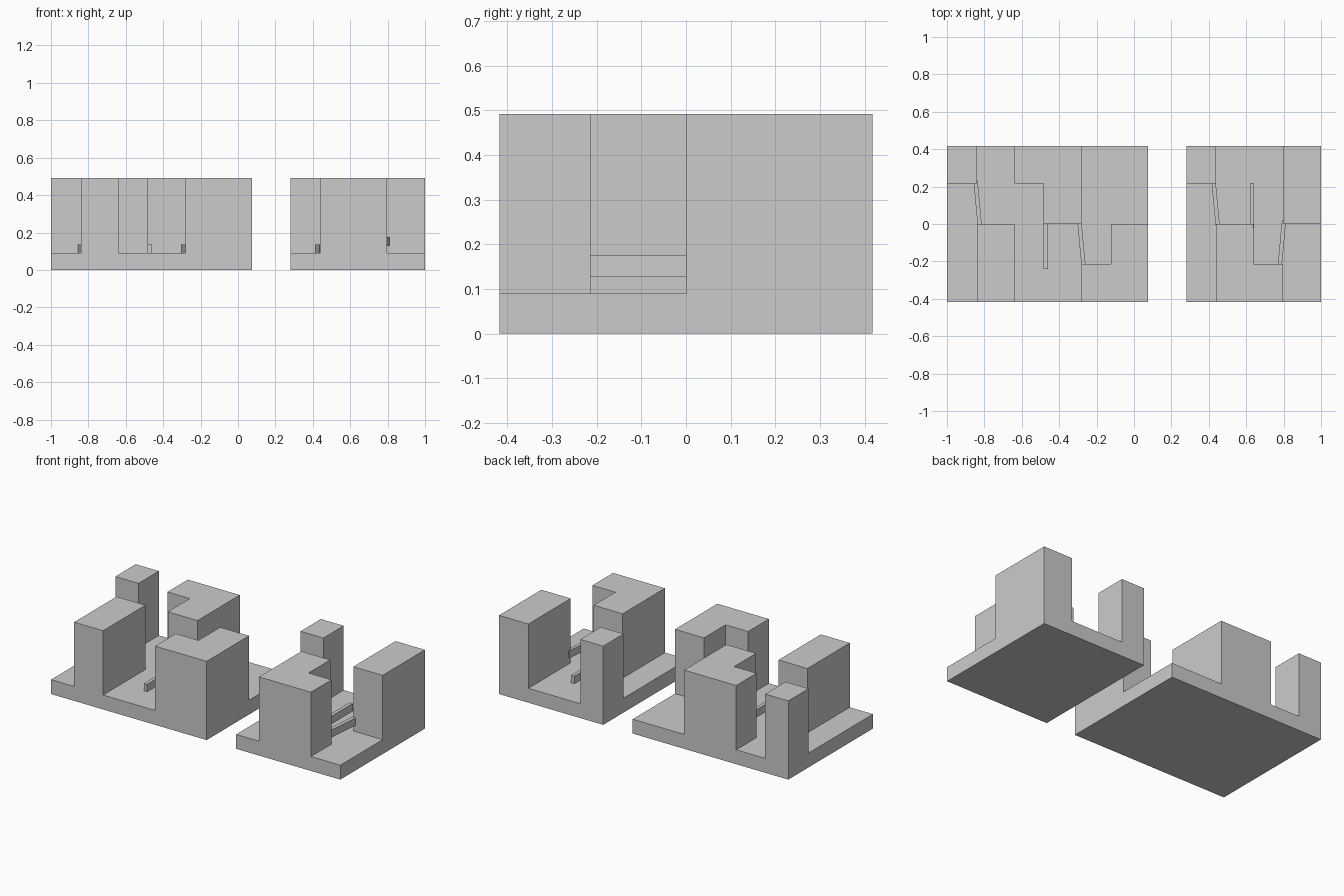
import bpy, bmesh, math

if "Cube" in bpy.data.objects:
    bpy.data.objects.remove(bpy.data.objects["Cube"])

HALF_Y, FLOOR, TOP = 0.418, 0.09, 0.492


def board(name, xs, ys, raised):
    """Flat board with towers extruded from grid cells inside raised rectangles."""
    bm = bmesh.new()
    v = [[bm.verts.new((x, y, 0)) for y in ys] for x in xs]
    for i in range(len(xs) - 1):
        for j in range(len(ys) - 1):
            bm.faces.new((v[i][j], v[i + 1][j], v[i + 1][j + 1], v[i][j + 1]))
    # base plate
    ext = bmesh.ops.extrude_face_region(bm, geom=bm.faces[:])["geom"]
    for e in ext:
        if isinstance(e, bmesh.types.BMVert):
            e.co.z = FLOOR

    def is_tower(f):
        c = f.calc_center_median()
        return c.z > FLOOR - 0.001 and any(
            a < c.x < b and p < c.y < q for a, b, p, q in raised)

    # towers
    ext = bmesh.ops.extrude_face_region(bm, geom=[f for f in bm.faces if is_tower(f)])["geom"]
    for e in ext:
        if isinstance(e, bmesh.types.BMVert):
            e.co.z = TOP
    bmesh.ops.recalc_face_normals(bm, faces=bm.faces[:])
    bmesh.ops.dissolve_limit(bm, angle_limit=0.01, verts=bm.verts[:], edges=bm.edges[:])
    me = bpy.data.meshes.new(name)
    bm.to_mesh(me)
    bm.free()
    bpy.context.collection.objects.link(bpy.data.objects.new(name, me))


def rod(name, x, y, tilt=0, z=FLOOR):
    """Thin square bar lying between two towers."""
    bpy.ops.mesh.primitive_cube_add(size=1, location=(x, y, z + 0.0235),
                                    rotation=(0, 0, math.radians(tilt)))
    ob = bpy.context.object
    ob.name = name
    ob.scale = (0.022, 0.242, 0.047)


Y = (-HALF_Y, -0.214, 0, 0.217, HALF_Y)

# large board: corner tower, front tower, two L-shaped towers
board("large_board", (-1, -0.84, -0.64, -0.485, -0.28, -0.124, 0.076), Y, [
    (-1, -0.84, 0.217, 1),
    (-0.84, -0.64, -1, 0),
    (-0.64, -0.28, 0.217, 1), (-0.485, -0.28, 0, 1),
    (-0.28, 0.076, -1, -0.214), (-0.124, 0.076, -1, 0)])

# small board: corner tower, L-shaped tower, back tower
board("small_board", (0.28, 0.438, 0.638, 0.797, 1), Y, [
    (0.28, 0.438, 0.217, 1),
    (0.438, 0.797, -1, -0.214), (0.438, 0.638, -1, 0),
    (0.797, 1, 0, 1)])

# bars
rod("left_bar", -0.836, 0.113, 5.3)
rod("middle_bar", -0.472, -0.119)
rod("right_bar", -0.281, -0.105, 5.3)
rod("small_board_left_bar", 0.436, 0.113, 5.3)
rod("small_board_middle_bar", 0.630, 0.097)
rod("small_board_raised_bar", 0.791, -0.1, -5.3, 0.128)
